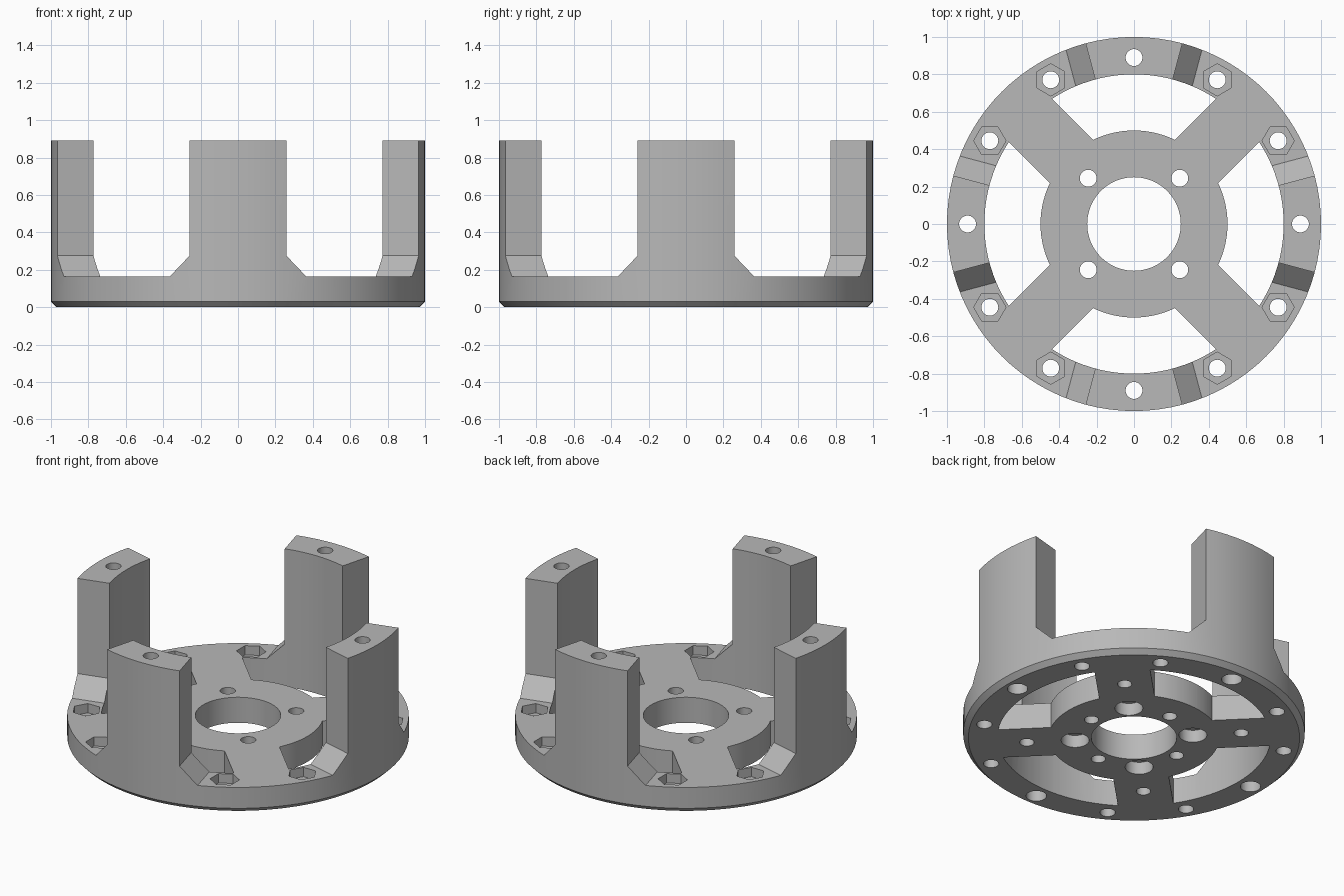
import bpy, bmesh
from math import sin, cos, asin, pi, radians
from mathutils import Vector, Matrix

if "Cube" in bpy.data.objects:
    bpy.data.objects.remove(bpy.data.objects["Cube"], do_unlink=True)

SEG = 96
HEIGHT, DECK = 0.89, 0.165
RIM, RING_IN, HUB, BORE = 1.0, 0.8, 0.5, 0.25
HOLE = 0.045
QUARTERS = [i * pi / 2 for i in range(4)]
DIAGONALS = [a + pi / 4 for a in QUARTERS]

grey = bpy.data.materials.new("light grey plastic")
grey.use_nodes = True
grey.diffuse_color = (0.48, 0.48, 0.48, 1)
grey.node_tree.nodes["Principled BSDF"].inputs["Base Color"].default_value = grey.diffuse_color


def polar(r, a, z=0.0):
    return Vector((r * cos(a), r * sin(a), z))


def make_object(name, bm):
    bmesh.ops.recalc_face_normals(bm, faces=bm.faces[:])
    mesh = bpy.data.meshes.new(name)
    bm.to_mesh(mesh)
    bm.free()
    mesh.materials.append(grey)
    obj = bpy.data.objects.new(name, mesh)
    bpy.context.collection.objects.link(obj)
    return obj


def lathe(bm, profile):
    """Closed (radius, z) profile turned about z."""
    rings = [[bm.verts.new(polar(r, 2 * pi * i / SEG, z)) for r, z in profile] for i in range(SEG)]
    n = len(profile)
    for i in range(SEG):
        a, b = rings[i], rings[(i + 1) % SEG]
        for j in range(n):
            k = (j + 1) % n
            bm.faces.new((a[j], b[j], b[k], a[k]))


def prism(bm, outline, z0, z1):
    low = [bm.verts.new((p.x, p.y, z0)) for p in outline]
    high = [bm.verts.new((p.x, p.y, z1)) for p in outline]
    bm.faces.new(low[::-1])
    bm.faces.new(high)
    for i in range(len(low)):
        j = (i + 1) % len(low)
        bm.faces.new((low[i], low[j], high[j], high[i]))


def hole(bm, centre, radius, z0, z1, sides=32, turn=0.0):
    prism(bm, [centre + polar(radius, turn + 2 * pi * i / sides) for i in range(sides)], z0, z1)


def cut(body, name, bm):
    cutter = make_object(name, bm)
    cutter.hide_render = True
    mod = body.modifiers.new(name, "BOOLEAN")
    mod.operation, mod.solver, mod.object = "DIFFERENCE", "EXACT", cutter
    bpy.context.view_layer.objects.active = body
    bpy.ops.object.modifier_apply(modifier=name)
    bpy.data.objects.remove(cutter, do_unlink=True)


# Turned blank: chamfered base disc with a tall rim
bm = bmesh.new()
lathe(bm, [(BORE, 0), (0.97, 0), (RIM, 0.03), (RIM, HEIGHT),
           (0.75, HEIGHT), (0.75, DECK), (BORE, DECK)])
body = make_object("base_with_pillars", bm)

# Gaps between the four pillars, with sloped feet
bm = bmesh.new()
foot = 0.11
for d in DIAGONALS:
    points = []
    for side in (-1, 1):
        edge = d + side * pi / 6
        inward = polar(foot, edge - side * pi / 2)
        for r in (0.6, 1.5):
            p = polar(r, edge)
            points += [p + inward + Vector((0, 0, DECK)),
                       p + Vector((0, 0, DECK + foot)), p + Vector((0, 0, 1.1))]
    bmesh.ops.convex_hull(bm, input=[bm.verts.new(p) for p in points])
cut(body, "pillar_gaps", bm)

# Windows between the diagonal spokes
bm = bmesh.new()
half_spoke = 0.163
for q in QUARTERS:
    outline = []
    for r, direction in ((RING_IN, 1), (HUB, -1)):
        reach = pi / 4 - asin(half_spoke / r)
        outline += [polar(r, q + direction * reach * (i / 10 - 1)) for i in range(21)]
    prism(bm, outline, -0.2, 1.2)
cut(body, "windows", bm)

# Through holes: pillars, nut seats, hub
bm = bmesh.new()
nut_seats = [polar(0.89, q + s * pi / 6) for q in QUARTERS for s in (-1, 1)]
pillar_holes = [polar(0.89, q) for q in QUARTERS]
hub_holes = [polar(0.346, d) for d in DIAGONALS]
for c in nut_seats + pillar_holes + hub_holes:
    hole(bm, c, HOLE, -0.2, 1.2)
cut(body, "through_holes", bm)

# Hexagonal nut pockets, counterbores and blind holes underneath
bm = bmesh.new()
for i, c in enumerate(nut_seats):
    hole(bm, c, 0.086, DECK - 0.06, DECK + 0.02, 6, QUARTERS[i // 2])
for c in pillar_holes:
    hole(bm, c, 0.06, -0.1, 0.1)
for c in hub_holes:
    hole(bm, c, 0.082, -0.1, 0.08)
for c in [polar(0.325, q) for q in QUARTERS] + [polar(0.63, d) for d in DIAGONALS]:
    hole(bm, c, 0.042, -0.1, 0.11)
cut(body, "pockets", bm)

# Smooth round walls, sharp edges
bpy.ops.object.select_all(action="DESELECT")
body.select_set(True)
bpy.context.view_layer.objects.active = body
bpy.ops.object.shade_smooth_by_angle(angle=radians(25))
